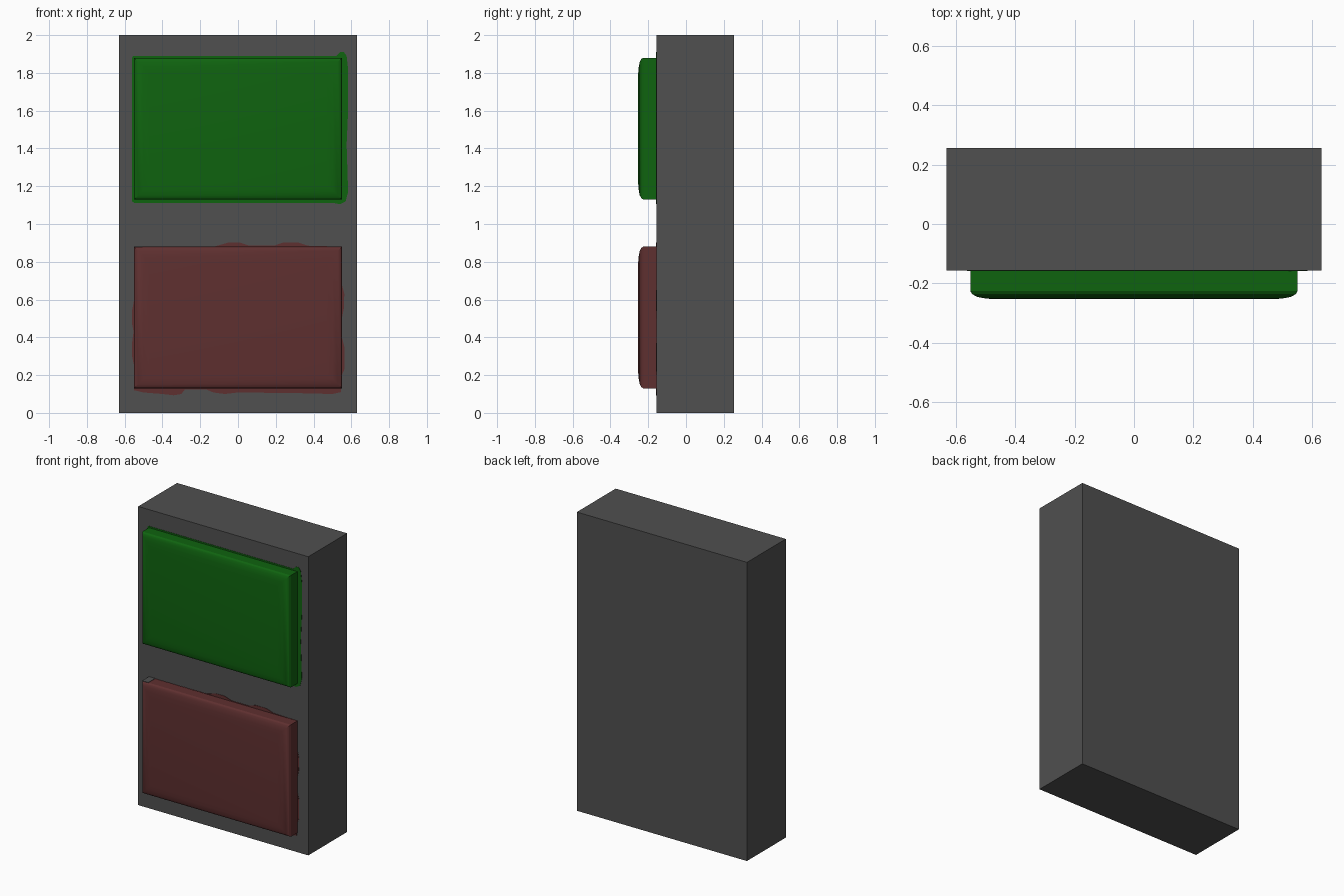
import bpy, bmesh

if "Cube" in bpy.data.objects:
    bpy.data.objects.remove(bpy.data.objects["Cube"])


def material(name, rgb):
    m = bpy.data.materials.new(name)
    m.diffuse_color = (*rgb, 1)
    m.use_nodes = True
    m.node_tree.nodes["Principled BSDF"].inputs["Base Color"].default_value = m.diffuse_color
    return m


GREY = material("dark_grey", (0.08, 0.08, 0.08))
GREEN = material("green", (0.0048, 0.125, 0.0048))
RED = material("dull_red", (0.113, 0.029, 0.029))
FRONT = -0.156  # front plane of the housing


def finish(name, bm, mat):
    bmesh.ops.recalc_face_normals(bm, faces=bm.faces)
    mesh = bpy.data.meshes.new(name)
    bm.to_mesh(mesh)
    bm.free()
    mesh.materials.append(mat)
    obj = bpy.data.objects.new(name, mesh)
    bpy.context.collection.objects.link(obj)
    return obj


def box(name, lo, hi, mat):
    bm = bmesh.new()
    bmesh.ops.create_cube(bm, size=1)
    for v in bm.verts:
        v.co = [(l + h) / 2 + c * (h - l) for l, h, c in zip(lo, hi, v.co)]
    return finish(name, bm, mat)


def button(name, z0, z1, mat):
    """Rectangular pad with a soft rounded rim, lofted towards the front."""
    bm = bmesh.new()
    rings = []
    for inset, y in [(0, FRONT), (0, -0.226), (0.006, -0.236), (0.022, -0.245),
                     (0.048, -0.25), (0.08, -0.253)]:
        x, a, b = 0.55 - inset, z0 + inset, z1 - inset
        rings.append([bm.verts.new((px, y, pz))
                      for px, pz in ((-x, a), (x, a), (x, b), (-x, b))])
    for r, s in zip(rings, rings[1:]):
        for i in range(4):
            j = (i + 1) % 4
            bm.faces.new((r[i], r[j], s[j], s[i]))
    bm.faces.new(rings[0])
    bm.faces.new(rings[-1])
    obj = finish(name, bm, mat)
    bpy.ops.object.select_all(action='DESELECT')
    obj.select_set(True)
    bpy.context.view_layer.objects.active = obj
    bpy.ops.object.shade_smooth_by_angle(angle=0.5)


def paint(name, outline, mat):
    """Thin plate of overspilled paint on the housing front."""
    bm = bmesh.new()
    face = bm.faces.new([bm.verts.new((x, FRONT + 0.001, z)) for x, z in outline])
    new = bmesh.ops.extrude_face_region(bm, geom=[face])["geom"]
    for v in new:
        if isinstance(v, bmesh.types.BMVert):
            v.co.y = FRONT - 0.002
    finish(name, bm, mat)


# Housing and the two pads
box("housing", (-0.63, FRONT, 0), (0.63, 0.255, 2), GREY)
button("upper_button", 1.13, 1.88, GREEN)
button("lower_button", 0.13, 0.88, RED)

# Paint overspill around the pads
paint("green_paint_edge",
      [(-0.56, 1.12), (-0.55, 1.112), (0.5, 1.112), (0.54, 1.105), (0.57, 1.12),
       (0.583, 1.17), (0.575, 1.42), (0.583, 1.6), (0.583, 1.82), (0.575, 1.89),
       (0.56, 1.91), (0.54, 1.91), (0.52, 1.89), (-0.555, 1.89), (-0.56, 1.88)], GREEN)
paint("red_paint_edge",
      [(-0.55, 0.12), (-0.5, 0.108), (-0.4, 0.1), (-0.34, 0.093), (-0.3, 0.1),
       (-0.28, 0.125), (-0.17, 0.125), (-0.13, 0.108), (-0.07, 0.1), (0, 0.108),
       (0.3, 0.105), (0.5, 0.1), (0.545, 0.11), (0.55, 0.2), (0.563, 0.23),
       (0.563, 0.35), (0.55, 0.4), (0.55, 0.5), (0.56, 0.55), (0.563, 0.63),
       (0.55, 0.68), (0.55, 0.88), (0.37, 0.885), (0.32, 0.902), (0.24, 0.902),
       (0.19, 0.885), (0.06, 0.885), (0.01, 0.902), (-0.05, 0.902), (-0.12, 0.882),
       (-0.55, 0.88), (-0.55, 0.6), (-0.561, 0.54), (-0.561, 0.47), (-0.553, 0.43),
       (-0.561, 0.37), (-0.561, 0.3), (-0.55, 0.25)], RED)

# Bare patch on the top left corner of the lower pad
box("bare_patch", (-0.55, -0.228, 0.879), (-0.505, FRONT, 0.882), GREY)
